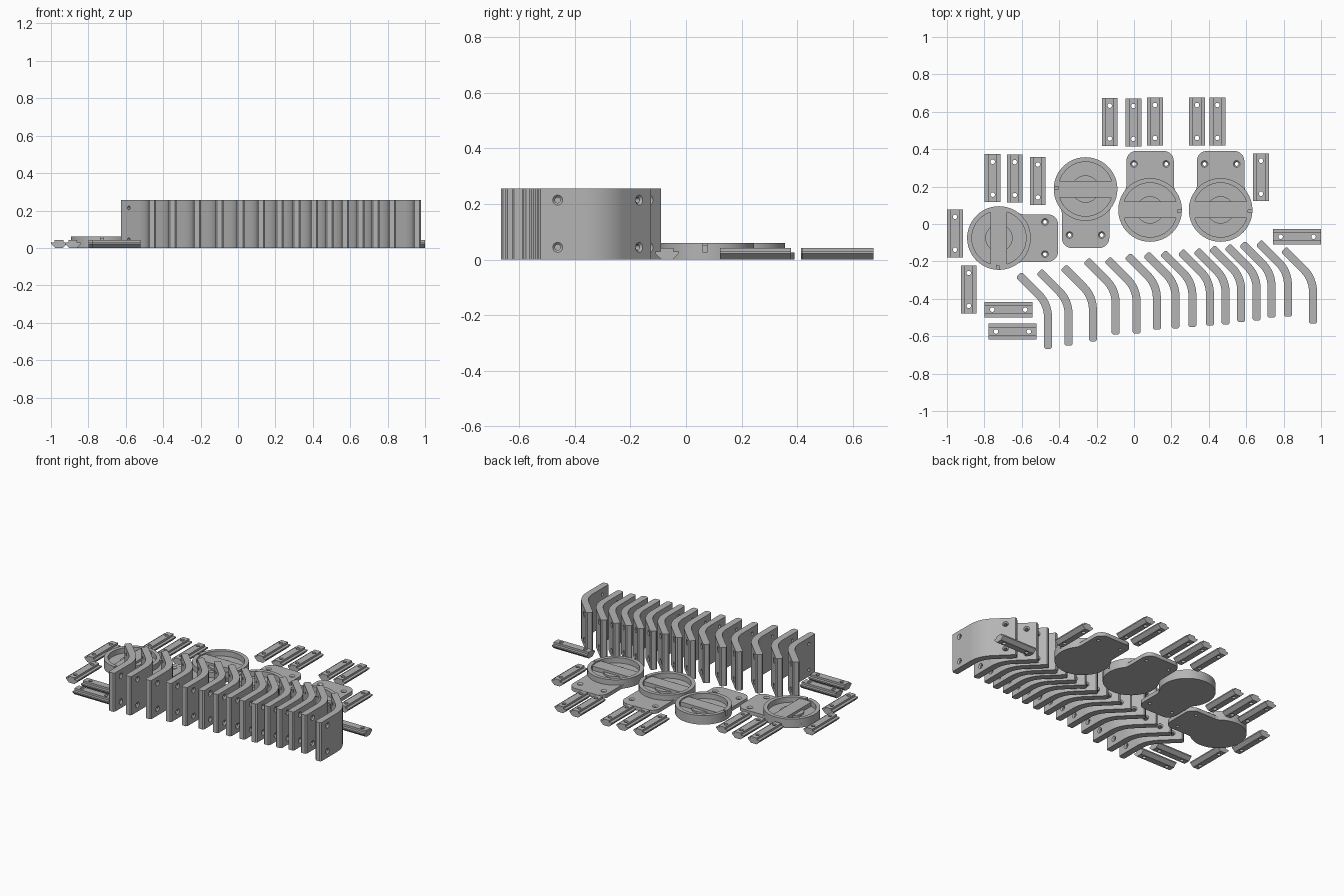
import bpy, bmesh, math
from mathutils import Matrix, Vector

if "Cube" in bpy.data.objects:
    bpy.data.objects.remove(bpy.data.objects["Cube"])

grey = bpy.data.materials.new("light_grey")
grey.diffuse_color = (0.46, 0.46, 0.46, 1)
grey.use_nodes = True
grey.node_tree.nodes["Principled BSDF"].inputs["Base Color"].default_value = grey.diffuse_color


def new_object(name, bm):
    me = bpy.data.meshes.new(name)
    bmesh.ops.recalc_face_normals(bm, faces=bm.faces[:])
    bm.to_mesh(me)
    bm.free()
    me.materials.append(grey)
    ob = bpy.data.objects.new(name, me)
    bpy.context.collection.objects.link(ob)
    return ob


def prism(name, outline, z0, z1):
    """Extrude an x-y outline from z0 to z1."""
    bm = bmesh.new()
    face = bm.faces.new([bm.verts.new((x, y, z0)) for x, y in outline])
    res = bmesh.ops.extrude_face_region(bm, geom=[face])
    verts = [g for g in res["geom"] if isinstance(g, bmesh.types.BMVert)]
    bmesh.ops.translate(bm, verts=verts, vec=(0, 0, z1 - z0))
    return new_object(name, bm)


def cone(name, start, axis, length, r1, r2, segs=32):
    """Cone or cylinder running from start along axis."""
    axis = Vector(axis).normalized()
    rot = axis.to_track_quat('Z', 'Y').to_matrix().to_4x4()
    mat = Matrix.Translation(Vector(start) + axis * length / 2) @ rot
    bm = bmesh.new()
    bmesh.ops.create_cone(bm, cap_ends=True, segments=segs, radius1=r1,
                          radius2=r2, depth=length, matrix=mat)
    return new_object(name, bm)


def boolean(ob, tool, op='DIFFERENCE'):
    mod = ob.modifiers.new("cut", 'BOOLEAN')
    mod.operation, mod.solver, mod.object = op, 'EXACT', tool
    bpy.context.view_layer.objects.active = ob
    bpy.ops.object.modifier_apply(modifier=mod.name)
    bpy.data.objects.remove(tool)


def screw_hole(ob, p, inward, depth, r=0.010, head=0.018):
    """Through hole with a countersink starting on the surface point p."""
    p, n = Vector(p), Vector(inward).normalized()
    boolean(ob, cone("cutter", p - n * 0.01, n, depth + 0.02, r, r, 24))
    if head > r:
        slope = head - r
        boolean(ob, cone("cutter", p - n * 0.004, n, 0.004 + slope,
                         head + 0.004, r, 24))


def arc(cx, cy, r, a0, a1, n):
    return [(cx + r * math.cos(math.radians(a0 + (a1 - a0) * i / n)),
             cy + r * math.sin(math.radians(a0 + (a1 - a0) * i / n)))
            for i in range(n + 1)]


def smooth(ob):
    bpy.ops.object.select_all(action='DESELECT')
    ob.select_set(True)
    bpy.context.view_layer.objects.active = ob
    bpy.ops.object.shade_smooth_by_angle(angle=math.radians(30))


def place(ob, name, spots):
    """Put linked copies at (x, y, turn) and drop the master."""
    smooth(ob)
    for i, (x, y, turn) in enumerate(spots):
        c = bpy.data.objects.new(f"{name}_{i + 1}", ob.data)
        c.location = (x, y, 0)
        c.rotation_euler.z = math.radians(turn)
        bpy.context.collection.objects.link(c)
    bpy.data.objects.remove(ob)


# Bent brackets: straight leg, 45 degree bend, angled leg
T, S, R, D, H, C = 0.0215, 0.169, 0.17, 0.107, 0.256, 0.008
K = math.sqrt(0.5)
end = Vector((-R * (1 - K) - D, S + R * K + D))
along, out = Vector((-K, K)), Vector((K, K))
tip = [end - along * C + out * T, end + out * (T - C),
       end - out * (T - C), end - along * C - out * T]
outline = [(-T, C), (-T + C, 0), (T - C, 0), (T, C)]
outline += arc(-R, S, R + T, 0, 45, 12)
outline += [tuple(v) for v in tip]
outline += arc(-R, S, R - T, 45, 0, 12)
bracket = prism("bracket", outline, 0, H)
upper = end - along * 0.068 + out * T
for z in (0.044, 0.214):
    screw_hole(bracket, (T, 0.07, z), (-1, 0, 0), 2 * T)
    screw_hole(bracket, (upper.x, upper.y, z), (-K, -K, 0), 2 * T)
feet = [(-.46, -.667), (-.35, -.65), (-.22, -.627), (-.098, -.591),
        (.014, -.585), (.122, -.565), (.222, -.558), (.312, -.55),
        (.406, -.543), (.49, -.537), (.573, -.523), (.656, -.516),
        (.735, -.501), (.823, -.495), (.957, -.532)]
place(bracket, "bent_bracket", [(x, y, 0) for x, y in feet])

# Slot rails: wide flanges, tapered underside, raised centre strip
half = [(.020, 0), (.042, .021), (.042, .029), (.023, .029), (.023, .042)]
section = half + [(-x, z) for x, z in reversed(half)]
rail = prism("rail", section, -0.128, 0.128)
rail.data.transform(Matrix.Rotation(math.radians(90), 4, 'X'))
for y in (-0.088, 0.088):
    screw_hole(rail, (0, y, 0.042), (0, 0, -1), 0.042, 0.012, 0)
rails = [(-.13, .545, 0), (-.003, .543, 0), (.112, .548, 0), (.337, .548, 0),
         (.446, .548, 0), (-.756, .245, 0), (-.638, .243, 0),
         (-.514, .23, 0), (.679, .25, 0), (-.957, -.05, 0),
         (-.883, -.35, 0), (.872, -.068, 90), (-.67, -.458, 90),
         (-.65, -.575, 90)]
place(rail, "slot_rail", rails)

# Round mounts: base plate with a filleted neck and a rounded tab
RAD, W, TAB, F, CR, BASE = 0.17, 0.127, 0.316, 0.05, 0.055, 0.025
fy = math.sqrt((RAD + F) ** 2 - (W + F) ** 2)
a = math.degrees(math.atan2(fy, W + F))
side = arc(W + F, fy, F, 180 + a, 180, 6) + arc(W - CR, TAB - CR, CR, 0, 90, 8)
outline = arc(0, 0, RAD, 180 - a, 360 + a, 64)[:-1] + side
outline += [(-x, y) for x, y in reversed(side)][:-1]
mount = prism("mount", outline, 0, BASE)
for x in (-0.086, 0.086):
    screw_hole(mount, (x, 0.246, BASE), (0, 0, -1), BASE)

# Raised rim with a narrow notch at one end of the bar
rim = cone("rim", (0, 0, BASE), (0, 0, 1), 0.035, RAD, RAD, 96)
boolean(rim, cone("cutter", (0, 0, 0), (0, 0, 1), 0.1, 0.145, 0.145, 96))
notch = [(.12, -.013), (.2, -.013), (.2, .001), (.12, .001)]
boolean(rim, prism("cutter", notch, 0, 0.1))

# Cross bar and lower round hub inside the rim
b = math.degrees(math.asin(0.044 / 0.146))
bar = prism("bar", arc(0, 0, .146, -b, b, 8)
            + arc(0, 0, .146, 180 - b, 180 + b, 8), BASE, 0.052)
hub = cone("hub", (0, 0, BASE), (0, 0, 1), 0.012, 0.073, 0.073, 48)
boolean(bar, hub, 'UNION')

bpy.ops.object.select_all(action='DESELECT')
for ob in (rim, bar, mount):
    ob.select_set(True)
bpy.context.view_layer.objects.active = mount
bpy.ops.object.join()
place(mount, "round_mount", [(-.722, -.075, -90), (-.259, .187, 180),
                             (.086, .075, 0), (.463, .075, 0)])
